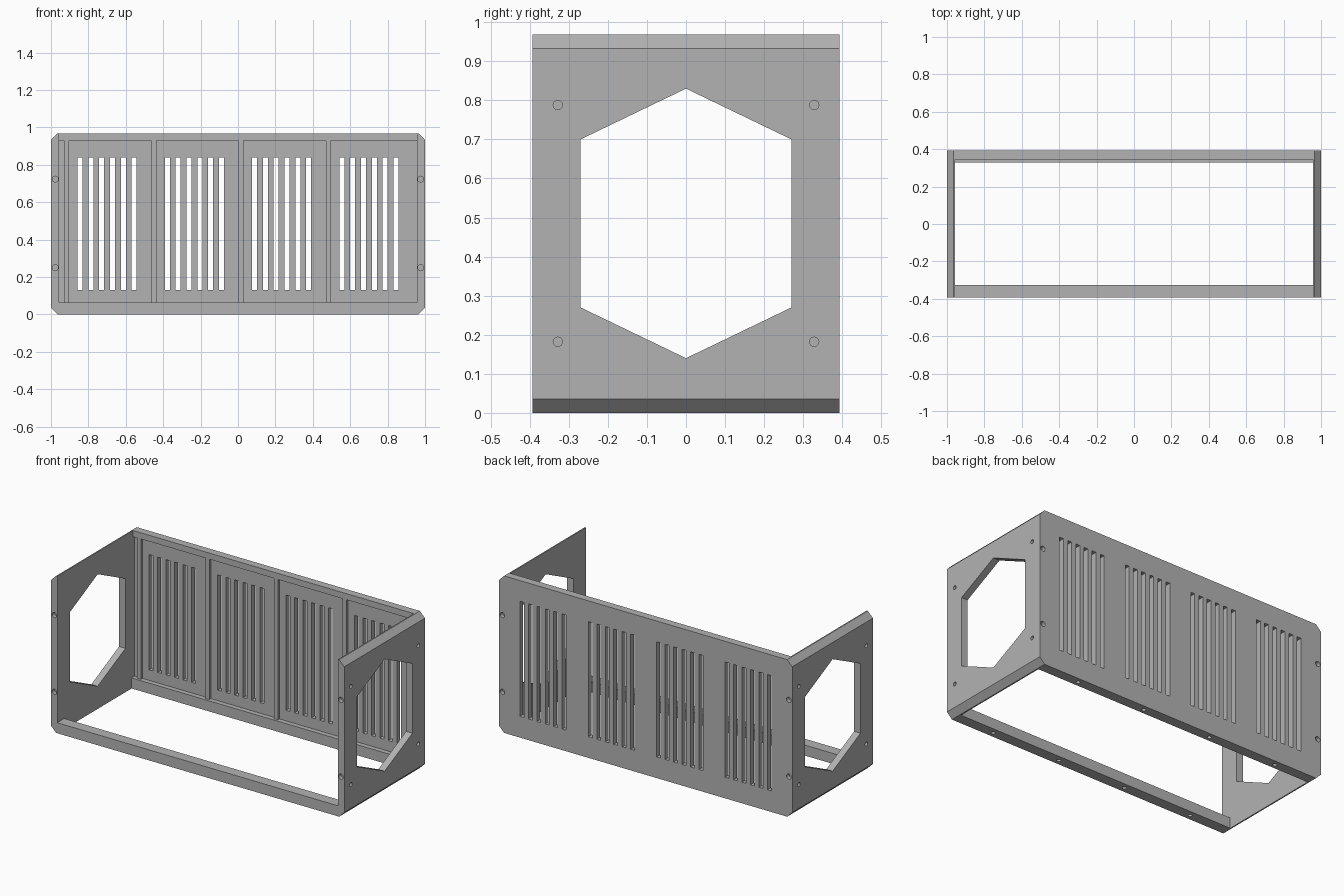
import bpy, bmesh
from math import pi
from mathutils import Matrix, Vector

if "Cube" in bpy.data.objects:
    bpy.data.objects.remove(bpy.data.objects["Cube"], do_unlink=True)

GREY = (0.45, 0.45, 0.45, 1)
grey = bpy.data.materials.new("plain grey")
grey.use_nodes = True
grey.diffuse_color = GREY
grey.node_tree.nodes["Principled BSDF"].inputs["Base Color"].default_value = GREY

W, D, H = 1.0, 0.393, 0.968       # half width, half depth, height
WALL = 0.957                      # inner face of the end panels
RAIL = 0.065                      # height of the bottom rails
BAYS = [-0.70, -0.233, 0.233, 0.70]


def box(bm, x0, x1, y0, y1, z0, z1):
    mat = Matrix.Translation(((x0 + x1) / 2, (y0 + y1) / 2, (z0 + z1) / 2))
    bmesh.ops.create_cube(bm, size=1, matrix=mat @ Matrix.Diagonal((x1 - x0, y1 - y0, z1 - z0, 1)))


def prism(bm, points, move):
    face = bm.faces.new([bm.verts.new(p) for p in points])
    out = bmesh.ops.extrude_face_region(bm, geom=[face])["geom"]
    bmesh.ops.translate(bm, vec=move, verts=[v for v in out if isinstance(v, bmesh.types.BMVert)])
    bmesh.ops.recalc_face_normals(bm, faces=bm.faces)


def hole(bm, x, y, z, axis, r):
    rot = Vector((0, 0, 1)).rotation_difference(Vector(axis)).to_matrix().to_4x4()
    bmesh.ops.create_cone(bm, cap_ends=True, segments=16, radius1=r, radius2=r, depth=0.05,
                          matrix=Matrix.Translation((x, y, z)) @ rot)


def finish(bm, name):
    mesh = bpy.data.meshes.new(name)
    bm.to_mesh(mesh)
    bm.free()
    mesh.materials.append(grey)
    obj = bpy.data.objects.new(name, mesh)
    bpy.context.collection.objects.link(obj)
    return obj


# Body: chamfered block, hollowed out below
c = 0.035
bm = bmesh.new()
half = [(W - c, 0), (W, c), (W, H - c), (W - c, H)]
outline = half + [(-x, z) for x, z in reversed(half)]
prism(bm, [(x, -D, z) for x, z in outline], (0, 2 * D, 0))
body = finish(bm, "frame")


def cut(bm, name):
    cutter = finish(bm, name)
    cutter.hide_render = True
    mod = body.modifiers.new(name, "BOOLEAN")
    mod.operation, mod.solver, mod.object = "DIFFERENCE", "EXACT", cutter
    bpy.context.view_layer.objects.active = body
    bpy.ops.object.modifier_apply(modifier=name)
    bpy.data.objects.remove(cutter, do_unlink=True)


# Open interior, floor opening and recess in the back wall
for name, *size in [("interior", -WALL, WALL, -1, 0.345, RAIL, 2),
                    ("floor_opening", -WALL, WALL, -0.325, 0.33, -1, 0.5),
                    ("back_recess", -WALL, WALL, 0, 0.36, RAIL, 0.93)]:
    bm = bmesh.new()
    box(bm, *size)
    cut(bm, name)

# Six-sided window through both end panels
bm = bmesh.new()
window = [(0, 0.83), (0.27, 0.7), (0.27, 0.27), (0, 0.14), (-0.27, 0.27), (-0.27, 0.7)]
prism(bm, [(-2, y, z) for y, z in window], (4, 0, 0))
cut(bm, "end_window")

# Six vent slots in each bay
bm = bmesh.new()
for bay in BAYS:
    for i in range(6):
        x = bay + (i - 2.5) * 0.0578
        box(bm, x - 0.0135, x + 0.0135, 0.2, 0.5, 0.13, 0.84)
cut(bm, "vent_slots")

# Blind screw holes in the ends, the upright edges and the underside
bm = bmesh.new()
for s in (-1, 1):
    for t in (-1, 1):
        for z in (0.182, 0.788):
            hole(bm, s * W, t * 0.328, z, (1, 0, 0), 0.012)
        for z in (0.25, 0.723):
            hole(bm, s * 0.977, t * D, z, (0, 1, 0), 0.016)
    for bay in BAYS:
        hole(bm, bay, s * 0.36, 0, (0, 0, 1), 0.012)
cut(bm, "screw_holes")

# Upright ribs dividing the bays
for i in range(4):
    bm = bmesh.new()
    x = -0.931 + i * 0.467
    box(bm, x, x + 0.027, 0.345, 0.365, RAIL, 0.93)
    finish(bm, f"divider_rib_{i + 1}")
